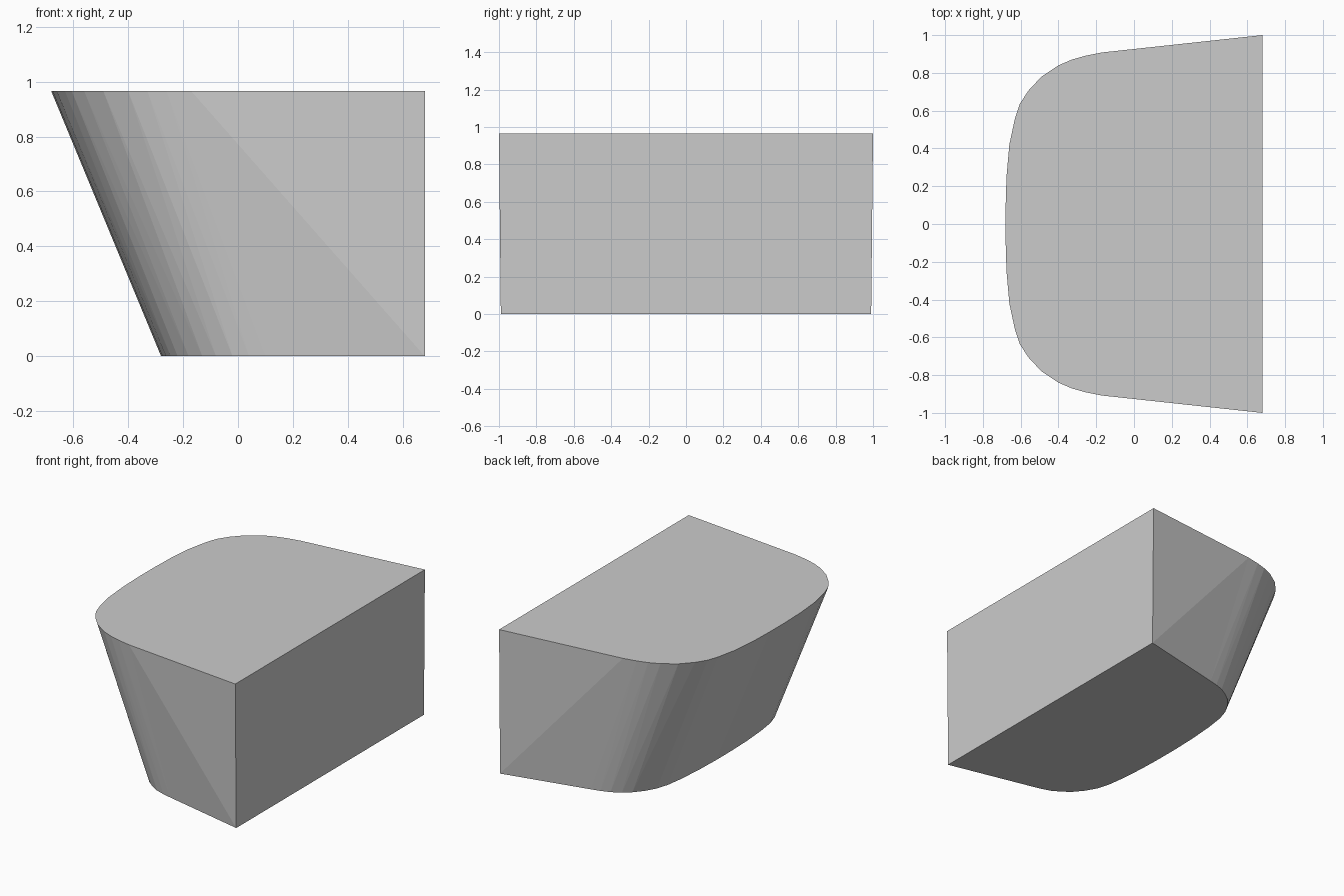
import bpy, bmesh

if "Cube" in bpy.data.objects:
    bpy.data.objects.remove(bpy.data.objects["Cube"])

H = 0.965
# half outlines (x, y) from the flat back wall round to the bowed nose
TOP = [(.68, 1.0), (-.17, .908), (-.26, .89), (-.33, .87), (-.40, .84), (-.49, .78),
       (-.56, .705), (-.605, .635), (-.63, .56), (-.66, .42), (-.675, .25), (-.68, .08)]
BOTTOM = [(.68, .99), (.10, .86), (.04, .845), (-.02, .825), (-.08, .79), (-.13, .75),
          (-.18, .69), (-.22, .62), (-.245, .54), (-.262, .42), (-.275, .25), (-.28, .08)]


def ring(bm, half, z):
    """Mirror a half outline into a closed loop of vertices."""
    pts = half + [(x, -y) for x, y in reversed(half)]
    return [bm.verts.new((x, y, z)) for x, y in pts]


bm = bmesh.new()
top = ring(bm, TOP, H)
low = ring(bm, BOTTOM, 0)
n = len(top)

# caps
bm.faces.new(top)
bm.faces.new(list(reversed(low)))

# lofted walls, with the diagonals running from the lower back corners
for i in range(n):
    j = (i + 1) % n
    if i == n - 1:
        bm.faces.new((low[i], low[j], top[j], top[i]))
    elif i < n // 2:
        bm.faces.new((low[i], top[j], top[i]))
        bm.faces.new((low[i], low[j], top[j]))
    else:
        bm.faces.new((low[i], low[j], top[i]))
        bm.faces.new((low[j], top[j], top[i]))
bmesh.ops.recalc_face_normals(bm, faces=bm.faces)

mesh = bpy.data.meshes.new("tapered_block")
bm.to_mesh(mesh)
bm.free()
obj = bpy.data.objects.new("tapered_block", mesh)
bpy.context.collection.objects.link(obj)
